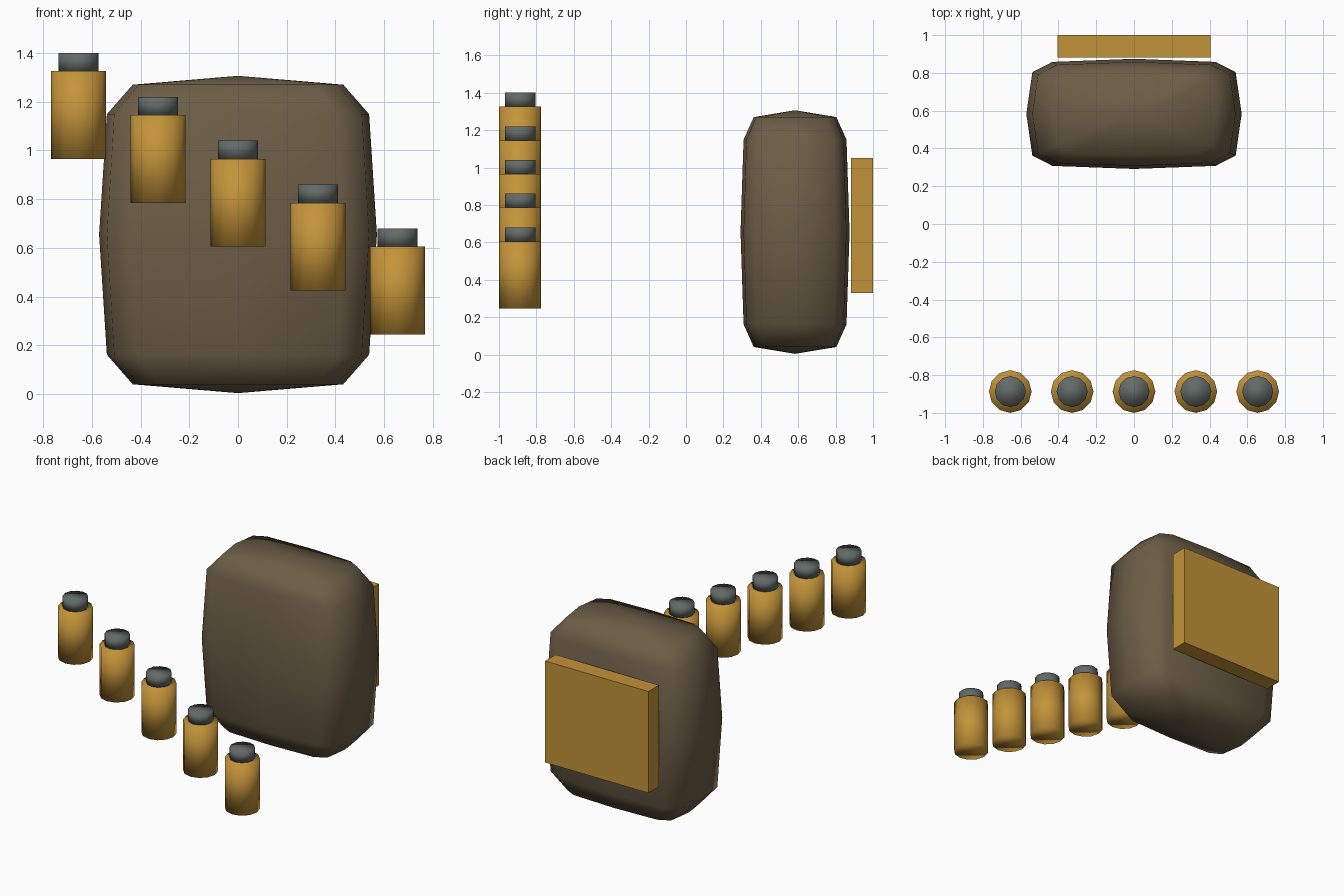
import bpy, bmesh, math

if "Cube" in bpy.data.objects:
    bpy.data.objects.remove(bpy.data.objects["Cube"])


def material(name, srgb):
    m = bpy.data.materials.new(name)
    m.diffuse_color = [(c / 255) ** 2.2 for c in srgb] + [1]
    m.use_nodes = True
    m.node_tree.nodes["Principled BSDF"].inputs["Base Color"].default_value = m.diffuse_color
    return m


brown = material("dark brown", (108, 94, 72))
amber = material("amber", (194, 146, 60))
grey = material("slate grey", (98, 106, 104))


def finish(ob, name, mat, smooth=True):
    ob.name = name
    ob.data.materials.append(mat)
    for p in ob.data.polygons:
        p.use_smooth = smooth
    return ob


def cylinder(name, x, y, z0, z1, r, mat):
    bpy.ops.mesh.primitive_cylinder_add(vertices=12, radius=r, depth=z1 - z0,
                                        location=(x, y, (z0 + z1) / 2))
    return finish(bpy.context.object, name, mat)


def power(v, e=0.4):
    return math.copysign(abs(v) ** e, v) if abs(v) > 1e-5 else 0.0


# Pack body: coarse sphere squared off into a rounded box
bpy.ops.mesh.primitive_uv_sphere_add(segments=12, ring_count=6, radius=1,
                                     location=(0, 0.583, 0.655))
pack = finish(bpy.context.object, "pack_body", brown)
for v in pack.data.vertices:
    x, y, z = v.co
    ring = math.hypot(x, y)
    lon = math.atan2(y, x)
    v.co = (0.57 * power(ring) * power(math.cos(lon)),
            0.2915 * power(ring) * power(math.sin(lon)),
            0.651 * power(z))

# Back plate
bpy.ops.mesh.primitive_cube_add(size=1, location=(0, 0.941, 0.69))
plate = bpy.context.object
plate.scale = (0.81, 0.118, 0.72)
finish(plate, "back_plate", amber, smooth=False)

# Row of five stepped bottles with lids
for i in range(5):
    x = (i - 2) * 0.3275
    z = 0.965 - 0.18 * i
    cylinder(f"bottle_{i + 1}", x, -0.887, z, z + 0.36, 0.113, amber)
    cylinder(f"bottle_lid_{i + 1}", x, -0.887, z + 0.36, z + 0.435, 0.082, grey)
